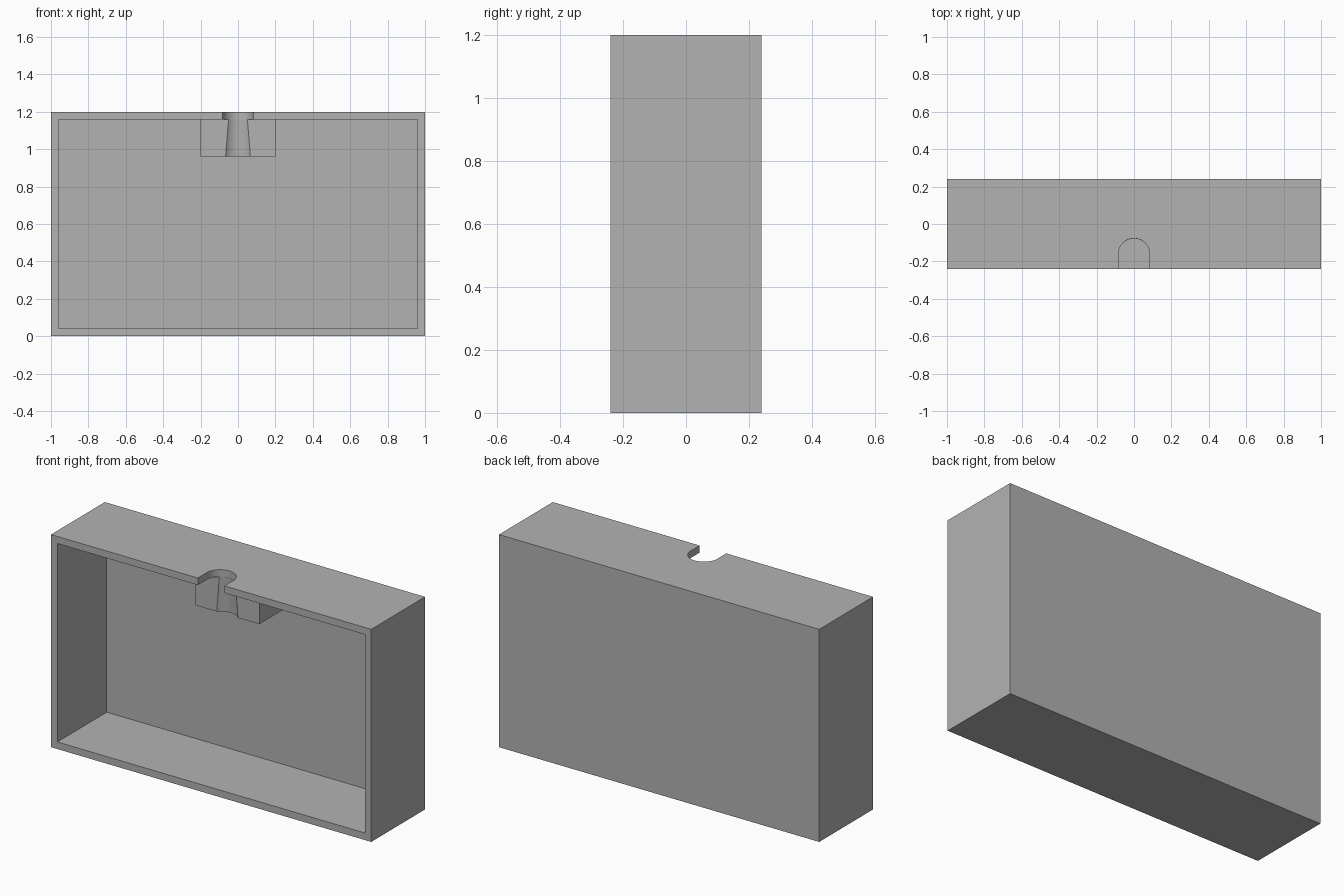
import bpy
import bmesh
import math
from mathutils import Matrix

cube = bpy.data.objects.get("Cube")
if cube:
    bpy.data.objects.remove(cube, do_unlink=True)

# One flat grey for the whole case
grey = bpy.data.materials.new("plain grey")
grey.use_nodes = True
colour = (0.448, 0.448, 0.448, 1)
grey.diffuse_color = colour
grey.node_tree.nodes["Principled BSDF"].inputs["Base Color"].default_value = colour

WIDTH, DEPTH, HEIGHT, WALL = 2.0, 0.48, 1.2, 0.04
HOLE_Y, HOLE_R = -0.16, 0.083
INNER_TOP = HEIGHT - WALL


def make_object(name, bm):
    bmesh.ops.recalc_face_normals(bm, faces=bm.faces)
    mesh = bpy.data.meshes.new(name)
    bm.to_mesh(mesh)
    bm.free()
    mesh.materials.append(grey)
    obj = bpy.data.objects.new(name, mesh)
    bpy.context.collection.objects.link(obj)
    return obj


def box(name, low, high):
    bm = bmesh.new()
    size = [b - a for a, b in zip(low, high)]
    middle = [(a + b) / 2 for a, b in zip(low, high)]
    bmesh.ops.create_cube(bm, size=1, matrix=Matrix.Translation(middle) @ Matrix.Diagonal((*size, 1)))
    return make_object(name, bm)


def arch_prism(name, radius, front_y, z0, z1, segments=32):
    # Half circle at the back with straight sides running forward
    bm = bmesh.new()
    points = [(radius * math.cos(math.pi * i / segments),
               HOLE_Y + radius * math.sin(math.pi * i / segments)) for i in range(segments + 1)]
    points += [(-radius, front_y), (radius, front_y)]
    face = bm.faces.new([bm.verts.new((x, y, z0)) for x, y in points])
    extruded = bmesh.ops.extrude_face_region(bm, geom=[face])["geom"]
    top = [v for v in extruded if isinstance(v, bmesh.types.BMVert)]
    bmesh.ops.translate(bm, verts=top, vec=(0, 0, z1 - z0))
    return make_object(name, bm)


def cone(name, r0, r1, z0, z1):
    bm = bmesh.new()
    bmesh.ops.create_cone(bm, cap_ends=True, segments=64, radius1=r0, radius2=r1, depth=z1 - z0,
                          matrix=Matrix.Translation((0, HOLE_Y, (z0 + z1) / 2)))
    return make_object(name, bm)


def combine(target, other, operation):
    # Apply the boolean, then remove the helper
    other.hide_render = True
    modifier = target.modifiers.new(other.name, "BOOLEAN")
    modifier.object, modifier.operation, modifier.solver = other, operation, "EXACT"
    bpy.context.view_layer.objects.active = target
    bpy.ops.object.modifier_apply(modifier=modifier.name)
    bpy.data.objects.remove(other, do_unlink=True)


# Outer case, open at the front
hx, hy = WIDTH / 2, DEPTH / 2
case = box("open_case", (-hx, -hy, 0), (hx, hy, HEIGHT))
combine(case, box("cavity", (WALL - hx, -hy - 0.1, WALL), (hx - WALL, hy - WALL, INNER_TOP)), "DIFFERENCE")

# Block under the top wall, running to the back wall
combine(case, box("hanger_block", (-0.2, -0.095, INNER_TOP - 0.2),
                  (0.2, hy - WALL / 2, HEIGHT - WALL / 2)), "UNION")

# Arched slot through the top wall, flared groove down the block
combine(case, arch_prism("top_slot", HOLE_R, -hy - 0.1, INNER_TOP, HEIGHT + 0.1), "DIFFERENCE")
combine(case, cone("flared_groove", 0.094, 0.081, INNER_TOP - 0.22, HEIGHT - WALL / 2), "DIFFERENCE")

# Smooth the curved walls, keep the edges sharp
bpy.ops.object.select_all(action="DESELECT")
case.select_set(True)
bpy.context.view_layer.objects.active = case
bpy.ops.object.shade_smooth_by_angle(angle=math.radians(30))
